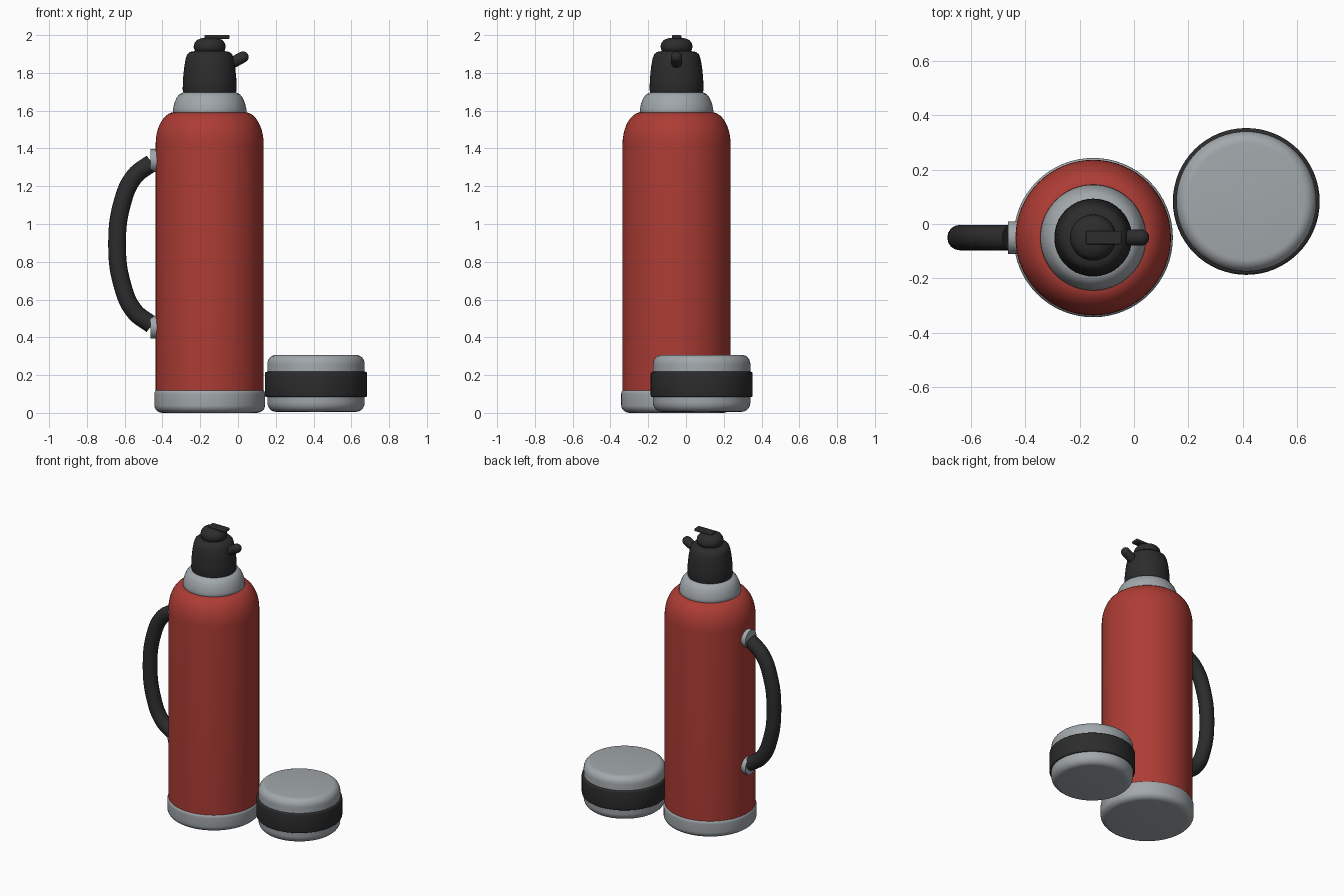
import bpy
import math
from mathutils import Vector

cube = bpy.data.objects.get("Cube")
if cube:
    bpy.data.objects.remove(cube, do_unlink=True)


def material(name, rgb):
    mat = bpy.data.materials.new(name)
    mat.use_nodes = True
    mat.diffuse_color = (*rgb, 1)
    mat.node_tree.nodes["Principled BSDF"].inputs["Base Color"].default_value = (*rgb, 1)
    return mat


RED = material("red enamel", (0.42, 0.045, 0.035))
GREY = material("light grey metal", (0.36, 0.39, 0.41))
DARK = material("dark rubber", (0.025, 0.025, 0.026))

FLASK = Vector((-0.15, -0.05, 0))
CUP = Vector((0.413, 0.083, 0))


def finish(obj, name, mat, angle=40):
    obj.name = name
    obj.data.materials.append(mat)
    bpy.ops.object.select_all(action="DESELECT")
    obj.select_set(True)
    bpy.context.view_layer.objects.active = obj
    bpy.ops.object.shade_smooth_by_angle(angle=math.radians(angle))
    return obj


def lathe(name, profile, centre, mat, sides=64):
    """Spin (radius, height) points around a vertical axis, closed by end caps."""
    verts, faces = [], []
    for r, z in profile:
        for i in range(sides):
            a = 2 * math.pi * i / sides
            verts.append((r * math.cos(a), r * math.sin(a), z))
    for k in range(len(profile) - 1):
        for i in range(sides):
            j = (i + 1) % sides
            low, high = k * sides, (k + 1) * sides
            faces.append((low + i, low + j, high + j, high + i))
    faces.append(tuple(reversed(range(sides))))
    faces.append(tuple(range(len(verts) - sides, len(verts))))
    mesh = bpy.data.meshes.new(name)
    mesh.from_pydata(verts, [], faces)
    obj = bpy.data.objects.new(name, mesh)
    bpy.context.collection.objects.link(obj)
    obj.location = centre
    return finish(obj, name, mat)


def rounded(r, z0, z1, low, high, steps=6):
    """Profile of a drum with elliptical edges; low and high are (inset, rise)."""
    arc = [math.pi / 2 * i / steps for i in range(steps + 1)]
    bottom = [(r - low[0] * (1 - math.sin(a)), z0 + low[1] * (1 - math.cos(a))) for a in arc]
    top = [(r - high[0] * (1 - math.cos(a)), z1 - high[1] * (1 - math.sin(a))) for a in arc]
    return bottom + top


def tube(name, points, radius, mat):
    """Round bar following a smooth path."""
    curve = bpy.data.curves.new(name, "CURVE")
    curve.dimensions = "3D"
    curve.bevel_depth = radius
    curve.bevel_resolution = 6
    curve.use_fill_caps = True
    spline = curve.splines.new("BEZIER")
    spline.bezier_points.add(len(points) - 1)
    for bp, co in zip(spline.bezier_points, points):
        bp.co = co
        bp.handle_left_type = bp.handle_right_type = "AUTO"
    obj = bpy.data.objects.new(name, curve)
    bpy.context.collection.objects.link(obj)
    bpy.ops.object.select_all(action="DESELECT")
    obj.select_set(True)
    bpy.context.view_layer.objects.active = obj
    bpy.ops.object.convert(target="MESH")
    return finish(bpy.context.object, name, mat)


# Flask: base ring, body, collar
lathe("base_ring", rounded(0.293, 0, 0.12, (0.045, 0.04), (0.012, 0.02)), FLASK, GREY)
lathe("flask_body", rounded(0.286, 0.1, 1.592, (0.004, 0.01), (0.1, 0.17), 10), FLASK, RED)
lathe("collar", [(0.185, 1.575), (0.195, 1.59), (0.194, 1.61), (0.187, 1.64),
                 (0.175, 1.668), (0.16, 1.687), (0.14, 1.697)], FLASK, GREY)

# Pouring head and push button
lathe("pouring_head", [(0.125, 1.685), (0.138, 1.692), (0.143, 1.71), (0.141, 1.77),
                       (0.135, 1.83), (0.127, 1.875), (0.119, 1.898), (0.104, 1.911),
                       (0.08, 1.915)], FLASK, DARK)
lathe("push_button", [(0.066, 1.905), (0.08, 1.92), (0.085, 1.938), (0.081, 1.957),
                      (0.068, 1.974), (0.045, 1.983), (0.03, 1.986)], FLASK, DARK, 48)

# Flat lever over the button
bpy.ops.mesh.primitive_cube_add(size=1, location=(-0.111, FLASK.y, 1.99))
lever = bpy.context.object
lever.scale = (0.132, 0.05, 0.02)
bpy.ops.object.transform_apply(location=False, rotation=False, scale=True)
bevel = lever.modifiers.new("soft edges", "BEVEL")
bevel.width = 0.006
bevel.segments = 3
finish(lever, "lever", DARK)

# Spout with a rounded tip
tip = Vector((0.026, FLASK.y, 1.884))
tube("spout", [(-0.1, FLASK.y, 1.815), tip], 0.03, DARK)
bpy.ops.mesh.primitive_uv_sphere_add(segments=24, ring_count=12, radius=0.03, location=tip)
finish(bpy.context.object, "spout_tip", DARK)

# Carrying handle, symmetric about its middle height
MIDDLE = 0.895
half = [(-0.455, 0.43), (-0.55, 0.355), (-0.613, 0.215), (-0.64, 0)]
path = half + [(x, -h) for x, h in reversed(half[:-1])]
tube("handle", [(x, FLASK.y, MIDDLE + h) for x, h in path], 0.047, DARK)

# Handle mounts
for name, side in (("upper_mount", 1), ("lower_mount", -1)):
    bpy.ops.mesh.primitive_cylinder_add(
        vertices=32, radius=0.06, depth=0.05,
        location=(-0.438, FLASK.y, MIDDLE + side * 0.441), rotation=(0, math.pi / 2, 0))
    finish(bpy.context.object, name, GREY)

# Loose cup with a rubber grip band
lathe("cup", rounded(0.258, 0.006, 0.307, (0.045, 0.05), (0.045, 0.05)), CUP, GREY)
lathe("cup_band", rounded(0.27, 0.083, 0.218, (0.01, 0.01), (0.01, 0.01), 3), CUP, DARK)
